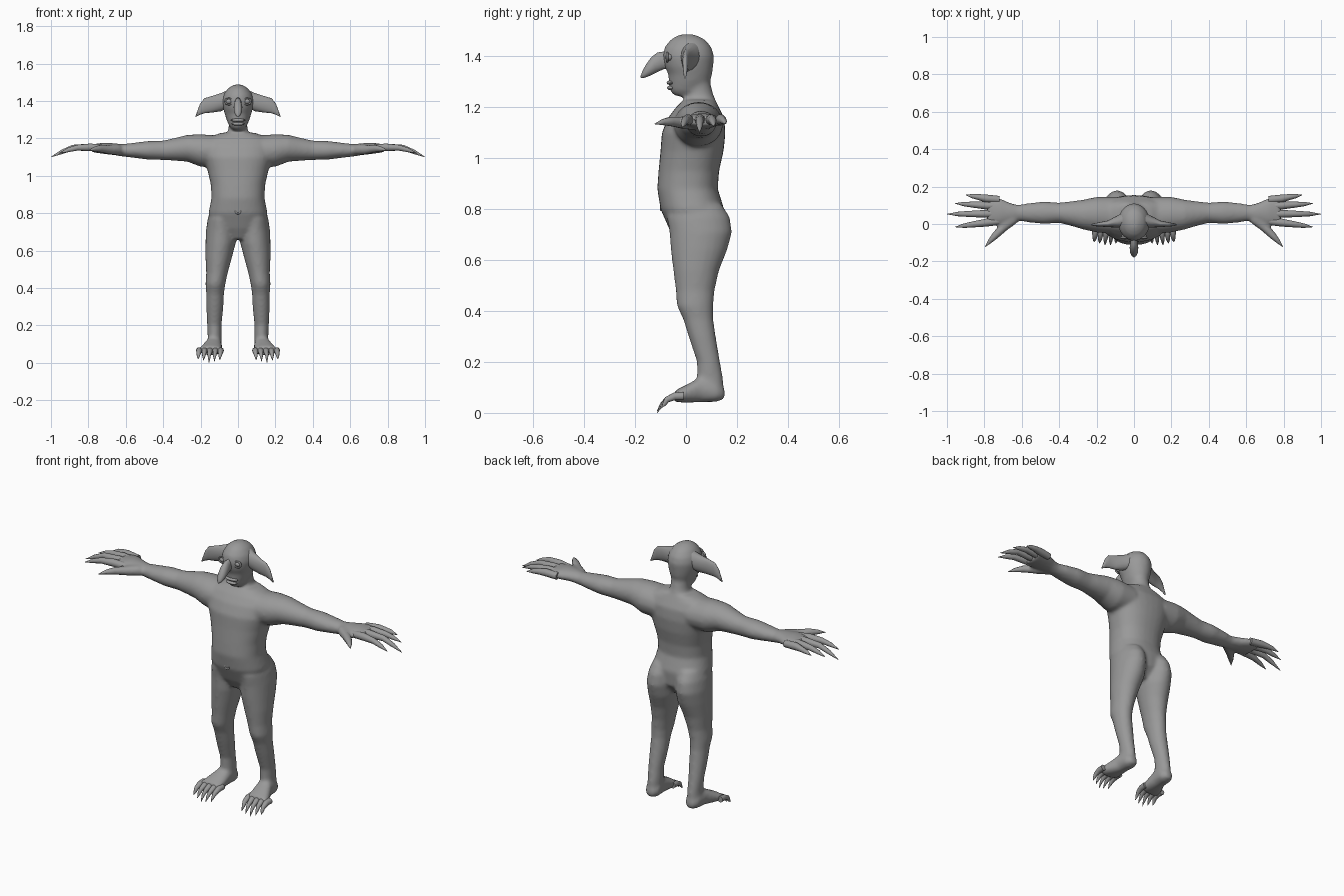
import bpy, bmesh, math
from mathutils import Vector

skin = bpy.data.materials.new("grey_skin")
skin.diffuse_color = (0.32, 0.32, 0.32, 1)
X, Y, Z = Vector((1, 0, 0)), Vector((0, 1, 0)), Vector((0, 0, 1))


def loft(bm, rings, n=24, p=2.0):
    """Closed tube through superellipse rings given as (centre, u, v)."""
    loops = []
    for c, u, v in rings:
        loop = []
        for i in range(n):
            a = 2 * math.pi * i / n
            ca, sa = math.cos(a), math.sin(a)
            loop.append(bm.verts.new(Vector(c)
                        + u * math.copysign(abs(ca) ** (2 / p), ca)
                        + v * math.copysign(abs(sa) ** (2 / p), sa)))
        loops.append(loop)
    for a, b in zip(loops, loops[1:]):
        for i in range(n):
            j = (i + 1) % n
            bm.faces.new((a[i], a[j], b[j], b[i]))
    bm.faces.new(loops[0][::-1])
    bm.faces.new(loops[-1])


def digit(bm, pts, radii, flat=1.0, n=10):
    """Tapered finger or claw along a short path."""
    pts = [Vector(p) for p in pts]
    rings = []
    for i, p in enumerate(pts):
        d = (pts[min(i + 1, len(pts) - 1)] - pts[max(i - 1, 0)]).normalized()
        u = d.cross(Z).normalized()
        rings.append((p, u * radii[i], d.cross(u) * radii[i] * flat))
    loft(bm, rings, n)


def finish(bm, name, angle=60):
    bmesh.ops.recalc_face_normals(bm, faces=bm.faces)
    me = bpy.data.meshes.new(name)
    bm.to_mesh(me)
    bm.free()
    me.materials.append(skin)
    ob = bpy.data.objects.new(name, me)
    bpy.context.collection.objects.link(ob)
    bpy.ops.object.select_all(action='DESELECT')
    ob.select_set(True)
    bpy.context.view_layer.objects.active = ob
    bpy.ops.object.shade_smooth_by_angle(angle=math.radians(angle))
    return ob


def level(z, x0, x1, y0, y1):
    """Horizontal ring from its extents."""
    return (((x0 + x1) / 2, (y0 + y1) / 2, z), X * abs(x1 - x0) / 2, Y * (y1 - y0) / 2)


def ball(name, c, size):
    bm = bmesh.new()
    bmesh.ops.create_uvsphere(bm, u_segments=20, v_segments=12, radius=1)
    for v in bm.verts:
        v.co = Vector([c[i] + v.co[i] * size[i] for i in range(3)])
    return finish(bm, name)


def ring(name, c, R, r, squash=1.0):
    """Small torus facing the front."""
    bpy.ops.mesh.primitive_torus_add(location=c, rotation=(math.pi / 2, 0, 0), major_radius=R,
                                     minor_radius=r, major_segments=20, minor_segments=8)
    ob = bpy.context.object
    ob.name = name
    ob.scale = (1, squash, 1)
    ob.data.materials.append(skin)
    bpy.ops.object.shade_smooth()


# Body: torso, neck, head, limbs fused into one skin
body = bmesh.new()
torso = [(0.66, .06, -.03, .10), (0.72, .14, -.065, .145), (0.80, .158, -.10, .15),
         (0.88, .142, -.113, .125), (0.95, .145, -.108, .13), (1.03, .163, -.10, .148),
         (1.10, .185, -.095, .155), (1.16, .19, -.07, .15), (1.20, .17, -.04, .13),
         (1.23, .09, -.01, .115)]
loft(body, [level(z, -w, w, a, b) for z, w, a, b in torso], 32, 2.3)
neck = [(1.17, .08, -.02, .13), (1.22, .058, -.005, .118), (1.26, .05, -.005, .105), (1.32, .05, -.01, .09)]
loft(body, [level(z, -w, w, a, b) for z, w, a, b in neck])
head = [(1.245, .03, -.045, .04), (1.265, .047, -.064, .07), (1.30, .062, -.068, .095),
        (1.33, .071, -.07, .103), (1.36, .08, -.084, .107), (1.40, .086, -.092, .111),
        (1.435, .077, -.085, .101), (1.465, .056, -.062, .077), (1.482, .032, -.035, .045),
        (1.488, .012, -.012, .02)]
loft(body, [level(z, -w, w, a, b) for z, w, a, b in head])

leg = [(.82, .02, .145, -.06, .14), (.77, .012, .162, -.075, .172), (.71, .01, .171, -.065, .181),
       (.64, .012, .174, -.06, .162), (.56, .033, .174, -.05, .13), (.48, .055, .17, -.04, .112),
       (.42, .068, .174, -.036, .107), (.37, .075, .17, -.012, .107), (.30, .078, .17, .01, .117),
       (.20, .088, .165, .043, .134), (.14, .088, .162, .043, .145), (.06, .09, .165, .04, .15)]
foot = [(.152, .126, .022, .075, .02), (.12, .126, .042, .083, .04), (.06, .13, .043, .092, .05),
        (.0, .142, .057, .075, .035), (-.045, .15, .066, .065, .022)]
arm = [(.10, 1.13, .085, .045, .10), (.20, 1.135, .087, .05, .095), (.27, 1.147, .072, .05, .08),
       (.33, 1.142, .062, .055, .067), (.40, 1.136, .052, .06, .054), (.48, 1.136, .05, .06, .06),
       (.56, 1.136, .04, .06, .052), (.62, 1.136, .033, .06, .042), (.66, 1.142, .032, .06, .052),
       (.72, 1.147, .03, .065, .074), (.785, 1.147, .02, .07, .077)]
for s in (-1, 1):
    loft(body, [level(z, s * a, s * b, c, d) for z, a, b, c, d in leg])
    loft(body, [((s * x, y, z), X * hx, Z * hz) for y, x, hx, z, hz in foot], 24, 2.3)
    loft(body, [((s * x, y, z), Y * hy, Z * hz) for x, z, hz, y, hy in arm])
    digit(body, [(s * .64, .03, 1.14), (s * .69, -.01, 1.14), (s * .73, -.05, 1.142)], [.03, .027, .02])
skin_body = finish(body, "body", 180)
rm = skin_body.modifiers.new("fuse", 'REMESH')
rm.mode = 'VOXEL'
rm.voxel_size = 0.009
rm.use_smooth_shade = True
sm = skin_body.modifiers.new("soften", 'SMOOTH')
sm.factor = 0.5
sm.iterations = 8

for s, side in ((-1, "right"), (1, "left")):
    # Long clawed fingers and thumb: base y, tip x, tip y, tip z
    bm = bmesh.new()
    for y0, tx, ty, tz in ((.13, .90, .155, 1.135), (.095, .957, .11, 1.125),
                           (.055, 1.0, .053, 1.10), (.015, .957, -.016, 1.12)):
        mx, my = .74 + (tx - .74) * .55, y0 + (ty - y0) * .55
        digit(bm, [(s * .72, y0, 1.147), (s * .79, y0 + (ty - y0) * .25, 1.152),
                   (s * mx, my, 1.15), (s * (tx + mx) / 2, (ty + my) / 2, (tz + 1.155) / 2),
                   (s * tx, ty, tz)], [.02, .021, .016, .012, .001])
    digit(bm, [(s * .69, -.01, 1.14), (s * .74, -.06, 1.145), (s * .77, -.092, 1.142),
               (s * .797, -.123, 1.135)], [.024, .019, .012, .001])
    finish(bm, side + "_fingers")

    # Toes ending in curved claws
    bm = bmesh.new()
    for i in range(5):
        x = .092 + .029 * i
        t = -.118 + .009 * abs(i - 1.5)
        tz = (.014, .008, 0, .012, .02)[i]
        digit(bm, [(s * x, -.01, .066), (s * x, -.045, .065), (s * (x + .002), -.075, .052),
                   (s * (x + .004), (t - .075) / 2, .034), (s * (x + .005), t, tz)],
              [.017, .016, .012, .008, .001])
    finish(bm, side + "_toes")

    # Drooping pointed ear: x, low z, high z, back y, front y
    bm = bmesh.new()
    ear = [(.06, 1.36, 1.455, -.02, .06), (.09, 1.345, 1.442, -.02, .045), (.14, 1.338, 1.426, -.016, .018),
           (.18, 1.334, 1.414, -.014, .01), (.203, 1.326, 1.385, -.012, .006), (.226, 1.314, 1.322, -.008, 0)]
    loft(bm, [((s * x, (c + d) / 2, (a + b) / 2), Y * (d - c) / 2, Z * (b - a) / 2)
              for x, a, b, c, d in ear], 16)
    finish(bm, side + "_ear")

    # Eye with raised lid
    ball(side + "_eye", (s * .048, -.066, 1.397), (.019, .016, .014))
    ring(side + "_eyelid", (s * .048, -.074, 1.397), .021, .005, .8)

# Hooked nose
bm = bmesh.new()
nose = [(-.07, 1.385, .016, .035), (-.10, 1.383, .019, .033), (-.125, 1.368, .023, .03),
        (-.15, 1.346, .022, .022), (-.168, 1.328, .014, .012), (-.178, 1.318, .003, .003)]
loft(bm, [((0, y, z), X * hx, Vector((0, -.35, 1)) * hz) for y, z, hx, hz in nose], 16)
finish(bm, "nose")

# Lips and navel
ball("upper_lip", (0, -.06, 1.297), (.04, .016, .009))
ball("lower_lip", (0, -.06, 1.277), (.034, .015, .009))
ring("navel", (0, -.098, .81), .012, .005)
